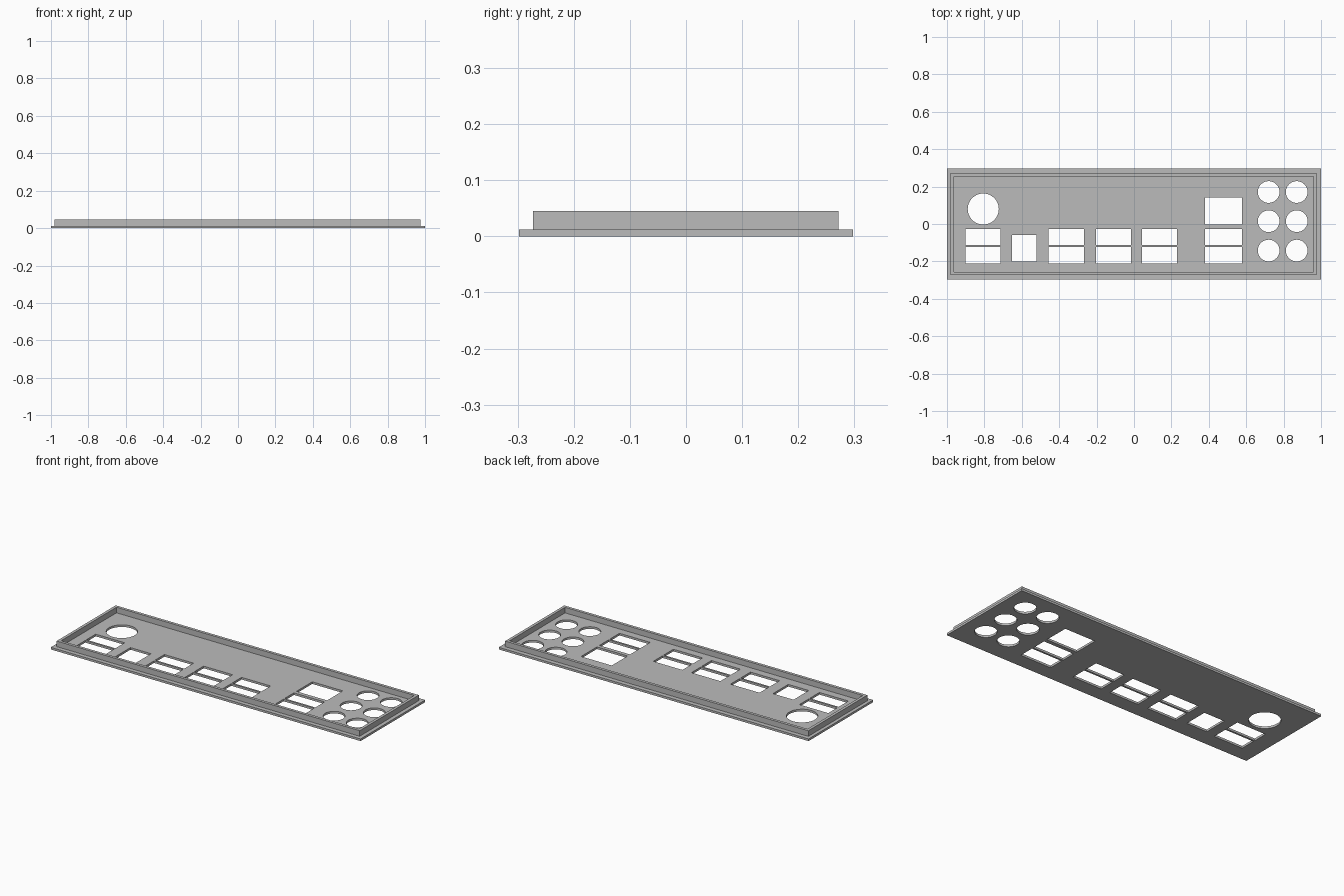
import bpy
from math import cos, sin, tau

cube = bpy.data.objects.get("Cube")
if cube:
    bpy.data.objects.remove(cube, do_unlink=True)

steel = bpy.data.materials.new("grey steel")
steel.use_nodes = True
grey = (0.5, 0.5, 0.5, 1)
steel.diffuse_color = grey
steel.node_tree.nodes["Principled BSDF"].inputs["Base Color"].default_value = grey


def rect(x0, x1, y0, y1):
    return [(x0, y0), (x1, y0), (x1, y1), (x0, y1)]


def circle(x, y, r, n=48):
    return [(x + r * cos(tau * i / n), y + r * sin(tau * i / n)) for i in range(n)]


def sheet(name, loops, z0, z1):
    """Extrude a flat outline (first loop) with holes (other loops) into a solid mesh."""
    curve = bpy.data.curves.new(name, "CURVE")
    curve.dimensions = "2D"
    curve.fill_mode = "BOTH"
    curve.extrude = (z1 - z0) / 2
    for loop in loops:
        spline = curve.splines.new("POLY")
        spline.points.add(len(loop) - 1)
        for point, (x, y) in zip(spline.points, loop):
            point.co = (x, y, 0, 1)
        spline.use_cyclic_u = True
    curve.materials.append(steel)
    obj = bpy.data.objects.new(name, curve)
    obj.location.z = (z0 + z1) / 2
    bpy.context.collection.objects.link(obj)
    bpy.ops.object.select_all(action="DESELECT")
    obj.select_set(True)
    bpy.context.view_layer.objects.active = obj
    bpy.ops.object.convert(target="MESH")
    # Weld the caps to the walls and keep every edge crisp
    obj = bpy.context.object
    obj.name = name
    bpy.ops.object.mode_set(mode="EDIT")
    bpy.ops.mesh.select_all(action="SELECT")
    bpy.ops.mesh.remove_doubles(threshold=0.0001)
    bpy.ops.mesh.normals_make_consistent(inside=False)
    bpy.ops.object.mode_set(mode="OBJECT")
    bpy.ops.object.shade_flat()
    return obj


# Port openings: stacked pairs of slots
holes = []
for x0, x1 in [(-0.90, -0.713), (-0.456, -0.268), (-0.203, -0.016), (0.042, 0.23), (0.38, 0.578)]:
    holes.append(rect(x0, x1, -0.112, -0.027))
    holes.append(rect(x0, x1, -0.212, -0.123))

# Single square openings
holes.append(rect(-0.653, -0.52, -0.20, -0.059))
holes.append(rect(0.38, 0.578, -0.004, 0.142))

# Round openings: one large, and a grid of small jacks
holes.append(circle(-0.806, 0.08, 0.083))
for x in (0.72, 0.87):
    for y in (-0.142, 0.015, 0.171):
        holes.append(circle(x, y, 0.058))

# Flat plate, and the raised rim standing on it
sheet("plate", [rect(-1, 1, -0.298, 0.298)] + holes, 0, 0.0125)
sheet("rim", [rect(-0.98, 0.977, -0.273, 0.272),
              rect(-0.963, 0.96, -0.256, 0.255)], 0.012, 0.045)
